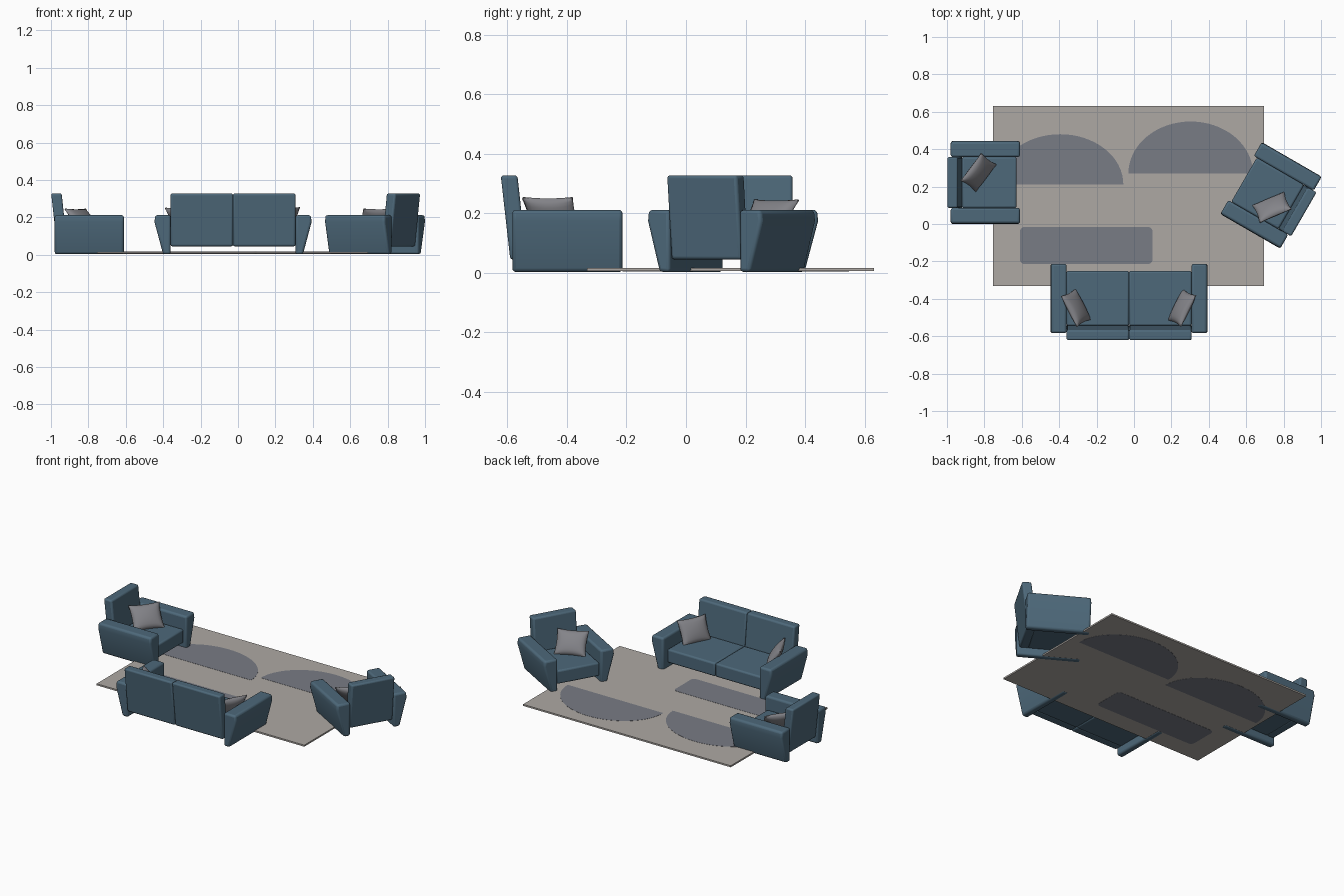
import bpy, bmesh, math
from mathutils import Matrix, Vector

if "Cube" in bpy.data.objects:
    bpy.data.objects.remove(bpy.data.objects["Cube"])


def material(name, rgb):
    m = bpy.data.materials.new(name)
    m.diffuse_color = (*rgb, 1)
    m.use_nodes = True
    m.node_tree.nodes["Principled BSDF"].inputs["Base Color"].default_value = m.diffuse_color
    return m


BLUE = material("blue_upholstery", (0.075, 0.14, 0.195))
GREY = material("grey_cushion", (0.23, 0.23, 0.25))
RUG = material("beige_rug", (0.42, 0.395, 0.37))
DARK = material("slate_rug_pattern", (0.19, 0.2, 0.235))


def finish(name, bm, mat, bevel=0.0, angle=40):
    bmesh.ops.recalc_face_normals(bm, faces=bm.faces)
    me = bpy.data.meshes.new(name)
    bm.to_mesh(me)
    bm.free()
    me.materials.append(mat)
    ob = bpy.data.objects.new(name, me)
    bpy.context.collection.objects.link(ob)
    bpy.context.view_layer.objects.active = ob
    ob.select_set(True)
    if bevel:
        b = ob.modifiers.new("soft_edges", 'BEVEL')
        b.width, b.segments, b.limit_method = bevel, 3, 'ANGLE'
        b.angle_limit = math.radians(25)
    bpy.ops.object.shade_smooth_by_angle(angle=math.radians(angle))
    ob.select_set(False)
    return ob


def prism(name, start, end, mat, place=Matrix(), bevel=0.0):
    """Solid between two matching outlines."""
    bm = bmesh.new()
    a = [bm.verts.new(place @ Vector(p)) for p in start]
    b = [bm.verts.new(place @ Vector(p)) for p in end]
    bm.faces.new(a)
    bm.faces.new(b)
    for i in range(len(a)):
        j = (i + 1) % len(a)
        bm.faces.new((a[i], a[j], b[j], b[i]))
    return finish(name, bm, mat, bevel)


def along_x(name, profile, x0, x1, place, bevel):
    prism(name, [(x0, y, z) for y, z in profile], [(x1, y, z) for y, z in profile], BLUE, place, bevel)


def pillow(name, place, x, y, turn, lean, w=0.185, h=0.155, thick=0.05, n=12):
    """Plump throw pillow with thin seams and pulled-out corners."""
    m = (place @ Matrix.Translation((x, y, 0.186)) @ Matrix.Rotation(math.radians(turn), 4, 'Z')
         @ Matrix.Rotation(math.radians(lean), 4, 'X'))
    bm = bmesh.new()
    bmesh.ops.create_cube(bm, size=2)
    bmesh.ops.subdivide_edges(bm, edges=[e for e in bm.edges if abs(e.verts[0].co.y - e.verts[1].co.y) < 0.1],
                              cuts=n - 1, use_grid_fill=True)
    for v in bm.verts:
        u, s, t = v.co
        puff = max(0, (1 - u * u) * (1 - t * t)) ** 0.5
        v.co = m @ Vector((u * w / 2 * (1 - 0.07 * (1 - t * t)), s * (0.003 + thick / 2 * puff),
                           t * h / 2 * (1 - 0.07 * (1 - u * u))))
    finish(name, bm, GREY, angle=60)


ARM = [(0, 0.003), (0.04, 0.003), (0.086, 0.175), (0.082, 0.212), (0, 0.212)]


def couch(name, x, y, turn, half, cushions, shift):
    place = Matrix.Translation((x, y, 0)) @ Matrix.Rotation(math.radians(turn), 4, 'Z')
    # tapered arms that run down to the floor
    for s, side in ((-1, "left"), (1, "right")):
        prism(f"{name}_{side}_arm", [(s * (half + d), -0.185, z) for d, z in ARM],
              [(s * (half + d), 0.185, z) for d, z in ARM], BLUE, place, 0.012)
    # seat and leaning back cushions
    seat = [(-0.145, 0.045), (0.147, 0.045), (0.147, 0.13), (-0.145, 0.13)]
    back = [(-0.192, 0.045), (-0.137, 0.045), (-0.168, 0.328), (-0.224, 0.328)]
    step = 2 * half / cushions
    for i in range(cushions):
        x0 = -half + i * step
        for part, prof in (("seat", seat), ("back", back)):
            along_x(f"{name}_{part}_{i + 1}", [(py + shift, z) for py, z in prof], x0, x0 + step, place, 0.01)
    return place


# seating group
sofa = couch("sofa", -0.0265, -0.3985, 0, 0.334, 2, 0)
pillow("sofa_left_pillow", sofa, -0.283, -0.05, -63, 33)
pillow("sofa_right_pillow", sofa, 0.283, -0.05, 64, 29)
for name, x, y, turn in (("left_armchair", -0.795, 0.222, -90), ("right_armchair", 0.7325, 0.153, 60)):
    chair = couch(name, x, y, turn, 0.136, 1, 0.02)
    pillow(name + "_pillow", chair, -0.053, -0.036, -37, 40)


def plate(name, outline, z0, z1, mat):
    prism(name, [(x, y, z0) for x, y in outline], [(x, y, z1) for x, y in outline], mat)


# rug
plate("rug", [(-0.754, -0.332), (0.695, -0.332), (0.695, 0.631), (-0.754, 0.631)], 0.006, 0.016, RUG)

# half-round pattern fields
for name, cx, cy, rx, ry in (("left_half_round", -0.395, 0.212, 0.338, 0.268),
                             ("right_half_round", 0.303, 0.27, 0.333, 0.278)):
    arc = [(cx + rx * math.cos(math.pi * i / 32), cy + ry * math.sin(math.pi * i / 32)) for i in range(33)]
    plate(name, arc, 0.005, 0.017, DARK)

# rounded bar pattern
bar = []
for cx, cy, a0 in ((0.075, -0.041, 0), (-0.585, -0.041, 90), (-0.585, -0.189, 180), (0.075, -0.189, 270)):
    for k in range(6):
        a = math.radians(a0 + 18 * k)
        bar.append((cx + 0.025 * math.cos(a), cy + 0.025 * math.sin(a)))
plate("rounded_bar", bar, 0.005, 0.017, DARK)
